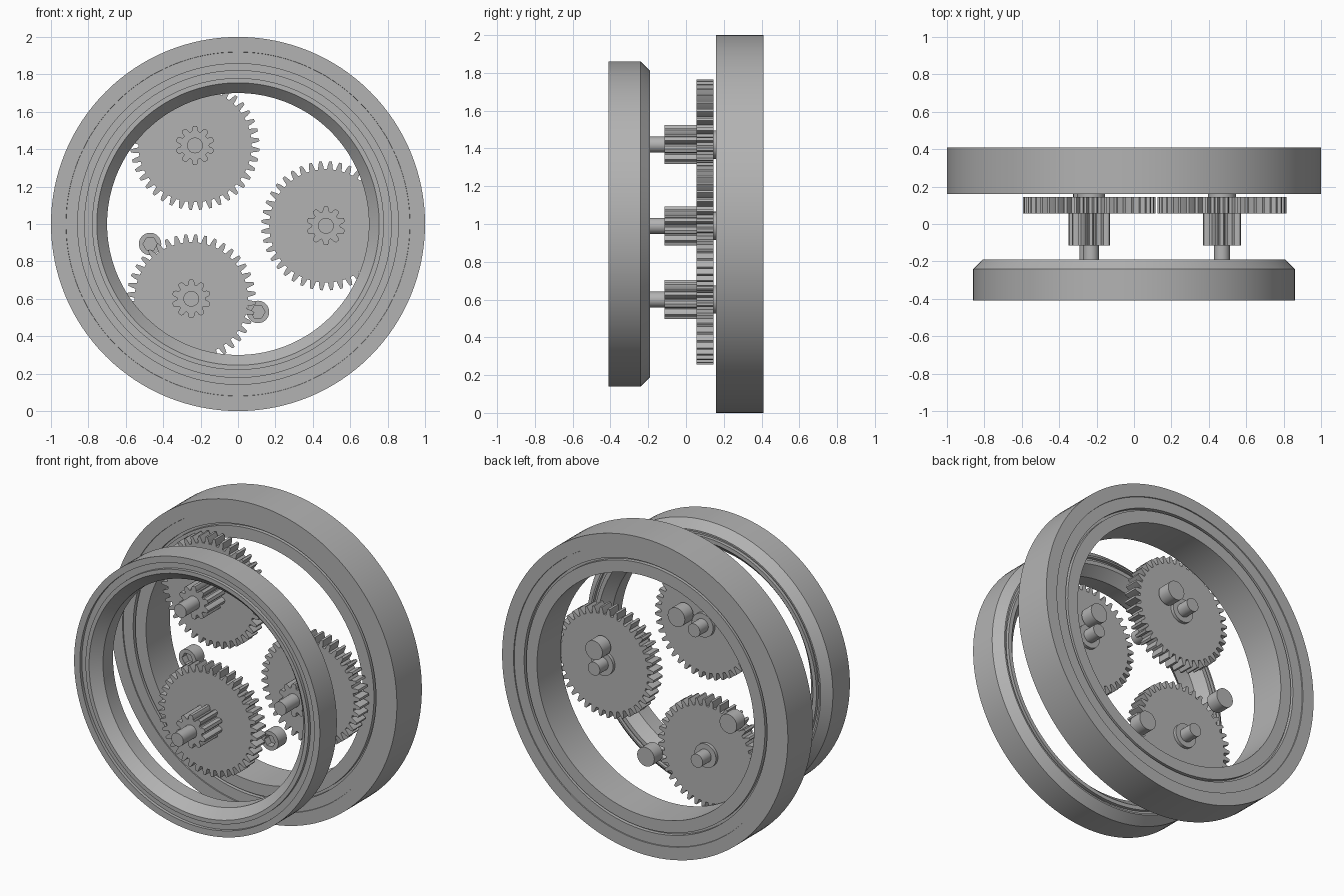
import bpy, bmesh, math
from math import cos, sin, pi

if "Cube" in bpy.data.objects:
    bpy.data.objects.remove(bpy.data.objects["Cube"])

GREY = (0.45, 0.45, 0.45, 1)
metal = bpy.data.materials.new("plain_grey")
metal.use_nodes = True
metal.diffuse_color = GREY
metal.node_tree.nodes["Principled BSDF"].inputs["Base Color"].default_value = GREY


def finish(bm, name, smooth=True):
    bmesh.ops.recalc_face_normals(bm, faces=bm.faces)
    mesh = bpy.data.meshes.new(name)
    bm.to_mesh(mesh)
    bm.free()
    mesh.materials.append(metal)
    obj = bpy.data.objects.new(name, mesh)
    bpy.context.collection.objects.link(obj)
    if smooth:
        bpy.ops.object.select_all(action="DESELECT")
        obj.select_set(True)
        bpy.context.view_layer.objects.active = obj
        bpy.ops.object.shade_smooth_by_angle(angle=math.radians(25))
    return obj


def bridge(bm, a, b):
    for i in range(len(a)):
        j = (i + 1) % len(a)
        bm.faces.new((a[i], a[j], b[j], b[i]))


def circle(r, n, turn=0):
    return [(r * cos(turn + 2 * pi * i / n), r * sin(turn + 2 * pi * i / n)) for i in range(n)]


def loop(bm, points, y, cx=0, cz=1):
    return [bm.verts.new((cx + px, y, cz + pz)) for px, pz in points]


def lathe(name, profile, n=128):
    """Closed (radius, y) profile turned around the main axis."""
    bm = bmesh.new()
    rings = [loop(bm, circle(r, n), y) for r, y in profile]
    for a, b in zip(rings, rings[1:] + rings[:1]):
        bridge(bm, a, b)
    return finish(bm, name)


def prism(name, points, y0, y1, cx, cz, smooth=True):
    bm = bmesh.new()
    a, b = loop(bm, points, y0, cx, cz), loop(bm, points, y1, cx, cz)
    bridge(bm, a, b)
    bm.faces.new(a)
    bm.faces.new(b)
    return finish(bm, name, smooth)


def teeth(n, root, tip, shape, turn=0):
    """Gear outline; shape lists (fraction of pitch, fraction of tooth height)."""
    out = []
    for i in range(n):
        for f, h in shape:
            a = turn + 2 * pi * (i + f) / n
            r = root + (tip - root) * h
            out.append((r * cos(a), r * sin(a)))
    return out


# Large rear ring with a narrow groove on each side
half = [(1.0, 0), (0.92, 0), (0.919, 0.006), (0.85, 0.006), (0.85, 0.03), (0.835, 0.03),
        (0.835, 0.006), (0.76, 0.006)]
lathe("rear_ring", [(r, 0.16 + d) for r, d in half] + [(r, 0.41 - d) for r, d in reversed(half)])

# Smaller front ring: lipped front, tapered bore, chamfered rear edge
lathe("front_ring", [(0.86, -0.41), (0.82, -0.41), (0.82, -0.39), (0.78, -0.39), (0.78, -0.41),
                     (0.755, -0.41), (0.70, -0.35), (0.70, -0.25), (0.755, -0.19),
                     (0.78, -0.19), (0.78, -0.21), (0.80, -0.21), (0.80, -0.19),
                     (0.81, -0.19), (0.86, -0.24)])

# Three compound gears, each on its own shaft
WHEEL = [(0, 0), (0.22, 0), (0.3, 0.5), (0.42, 1), (0.68, 1), (0.8, 0.5), (0.88, 0)]
PINION = [(0, 0), (0.14, 0.1), (0.22, 0.6), (0.36, 1), (0.64, 1), (0.78, 0.6), (0.86, 0.1)]
for label, x, z in (("upper", -0.23, 1.42), ("side", 0.47, 0.99), ("lower", -0.25, 0.60)):
    prism(label + "_wheel", teeth(40, 0.303, 0.345, WHEEL), 0.055, 0.145, x, z)
    prism(label + "_pinion", teeth(10, 0.075, 0.104, PINION), -0.115, 0.055, x, z)
    prism(label + "_collar", circle(0.075, 32), 0.145, 0.165, x, z)
    prism(label + "_shaft", circle(0.042, 32), -0.25, 0.25, x, z)

# Four socket-head pins, evenly spaced around the axis
for i in range(4):
    a = math.radians(12.8 + 90 * i)
    cx, cz = 0.482 * cos(a), 1 + 0.482 * sin(a)
    bm = bmesh.new()
    n = 36
    hexagon = []
    corners = circle(0.038, 6)
    for k in range(n):                       # hexagon sampled to match the rim
        p, q = corners[k // 6], corners[(k // 6 + 1) % 6]
        t = (k % 6) / 6
        hexagon.append((p[0] + (q[0] - p[0]) * t, p[1] + (q[1] - p[1]) * t))
    loops = [loop(bm, pts, y, cx, cz) for pts, y in (
        (circle(0.06, n), 0.25), (circle(0.06, n), 0.165), (hexagon, 0.165), (hexagon, 0.21))]
    for p, q in zip(loops, loops[1:]):
        bridge(bm, p, q)
    bm.faces.new(loops[0])
    bm.faces.new(loops[-1])
    finish(bm, "socket_pin_%d" % (i + 1))
